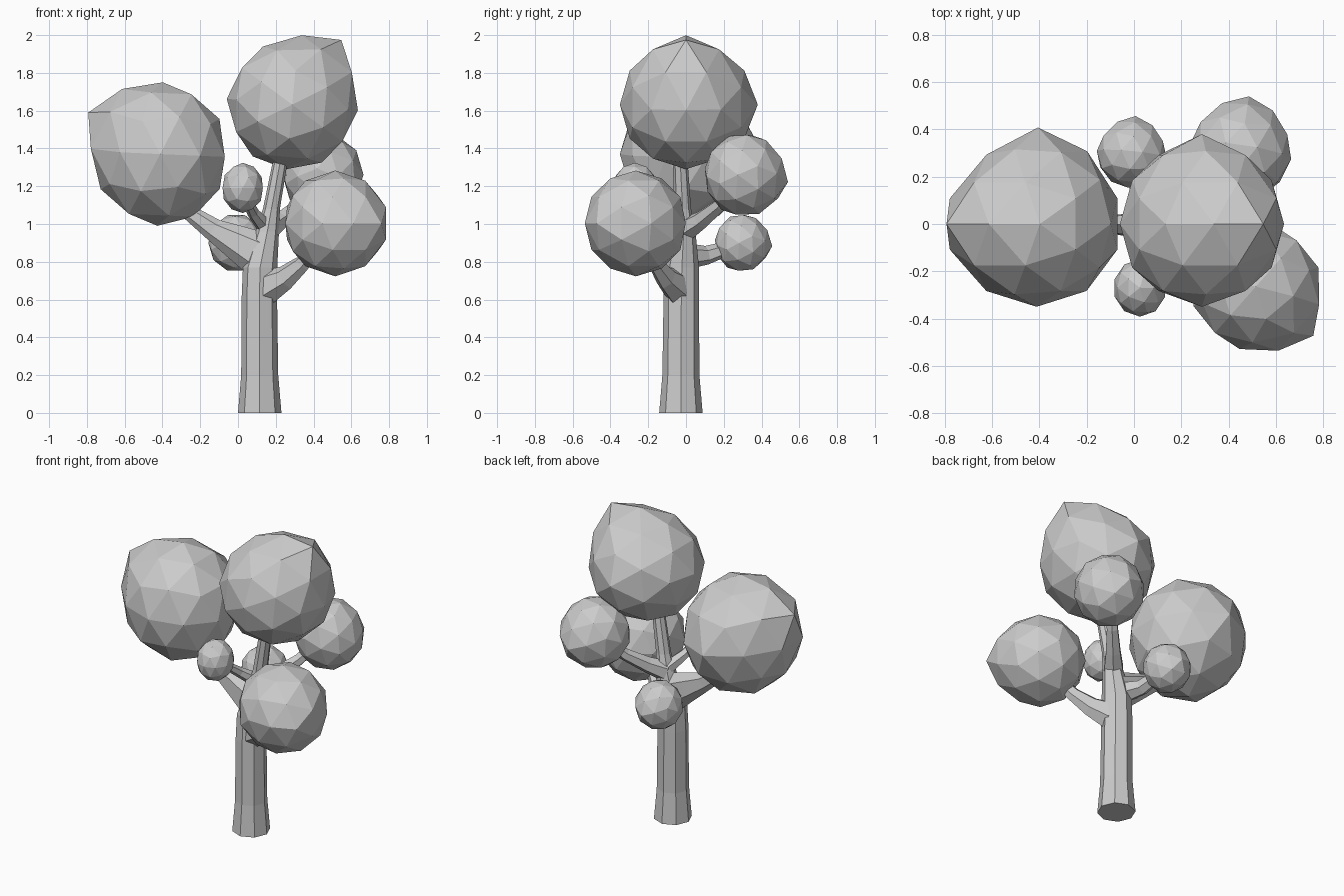
import bpy, bmesh, math
from mathutils import Vector, Matrix

cube = bpy.data.objects.get("Cube")
if cube:
    bpy.data.objects.remove(cube, do_unlink=True)

grey = bpy.data.materials.new("plain grey")
grey.use_nodes = True
colour = (0.6, 0.6, 0.6, 1)
grey.diffuse_color = colour
grey.node_tree.nodes["Principled BSDF"].inputs["Base Color"].default_value = colour


def finish(name, bm):
    bmesh.ops.recalc_face_normals(bm, faces=bm.faces)
    mesh = bpy.data.meshes.new(name)
    bm.to_mesh(mesh)
    bm.free()
    mesh.materials.append(grey)
    obj = bpy.data.objects.new(name, mesh)
    bpy.context.collection.objects.link(obj)
    return obj


def limb(name, path, sides, upright=False, width=1):
    """Faceted tapering tube through (x, y, z, radius) points; width narrows it sideways."""
    bm = bmesh.new()
    points = [Vector(p[:3]) for p in path]
    rings = []
    for i, p in enumerate(points):
        along = points[min(i + 1, len(points) - 1)] - points[max(i - 1, 0)]
        along = Vector((0, 0, 1)) if upright else along.normalized()
        # frame keeps one corner on the upper edge of the limb
        side = Vector((0, 1, 0)) if upright else along.cross(Vector((0, 0, 1))).normalized()
        up = side.cross(along)
        ring = []
        for k in range(sides):
            a = math.tau * k / sides
            offset = up * math.cos(a) + side * width * math.sin(a)
            ring.append(bm.verts.new(p + path[i][3] * offset))
        rings.append(ring)
    for low, high in zip(rings, rings[1:]):
        for k in range(sides):
            n = (k + 1) % sides
            bm.faces.new((low[k], low[n], high[n], high[k]))
    bm.faces.new(rings[0])
    bm.faces.new(rings[-1])
    return finish(name, bm)


def foliage(name, centre, size, lean, pulls):
    """Low-poly ball with its pole on the first pull and an edge running towards lean."""
    bm = bmesh.new()
    bmesh.ops.create_icosphere(bm, subdivisions=2, radius=1)
    pole = Vector(pulls[0][0]).normalized()
    side = pole.cross(Vector(lean)).normalized()
    turn = Matrix((side.cross(pole), side, pole)).transposed()
    bmesh.ops.rotate(bm, verts=bm.verts, cent=(0, 0, 0), matrix=turn)
    for v in bm.verts:
        unit = v.co.normalized()
        v.co = Vector(a * b for a, b in zip(unit, size))
        for direction, amount in pulls:
            d = Vector(direction).normalized()
            v.co += d * amount * max(0, unit.dot(d)) ** 6
    bmesh.ops.transform(bm, matrix=Matrix.Translation(centre), verts=bm.verts)
    return finish(name, bm)


# Trunk, narrowing into the leader that holds the crown
limb("trunk", [(.115, -.027, 0, .115), (.115, -.027, .2, .098), (.113, -.025, .6, .094),
               (.117, -.022, .77, .091), (.155, -.012, .96, .062), (.177, -.018, 1.08, .045),
               (.24, -.035, 1.42, .037)], 8, upright=True)

# Branches
limb("left_side_branch", [(.1, -.012, .845, .12), (-.01, -.005, .905, .092),
                          (-.13, 0, .97, .06), (-.3, 0, 1.09, .035)], 6, width=.6)
limb("front_branch", [(.15, -.045, .665, .095), (.25, -.105, .715, .066),
                      (.34, -.16, .79, .046), (.43, -.22, .9, .035)], 6, width=.8)
limb("back_branch", [(.16, 0, .97, .065), (.23, .08, 1.02, .05),
                     (.32, .18, 1.1, .038), (.4, .26, 1.2, .03)], 6)
limb("small_back_branch", [(.08, 0, .83, .07), (.03, .11, .835, .05), (0, .25, .88, .035)], 6)
limb("small_front_branch", [(.14, -.01, .99, .045), (.08, -.1, 1.06, .032),
                            (.03, -.23, 1.16, .022)], 6)

# Foliage balls
foliage("crown_foliage", (.287, 0, 1.632), (.348, .35, .343), (-1, 0, 0),
        [((.6, 0, .8), .085), ((0, 1, 0), .03)])
foliage("large_side_foliage", (-.412, 0, 1.37), (.36, .35, .38), (0, 0, 1),
        [((-.87, 0, .48), .075), ((.1, 1, 0), .06)])
foliage("front_foliage", (.515, -.265, 1.003), (.277, .272, .28), (-1, -1, 0),
        [((.75, -.65, 0), .045)])
foliage("back_foliage", (.45, .305, 1.26), (.217, .21, .224), (0, 0, 1),
        [((.15, 1, -.15), .03)])
foliage("small_back_foliage", (-.01, .295, .9), (.148, .143, .155), (0, 0, 1),
        [((.1, 1, -.1), .02)])
foliage("small_front_foliage", (.025, -.27, 1.19), (.112, .122, .132), (1, 0, 0),
        [((0, 0, 1), .002)])
